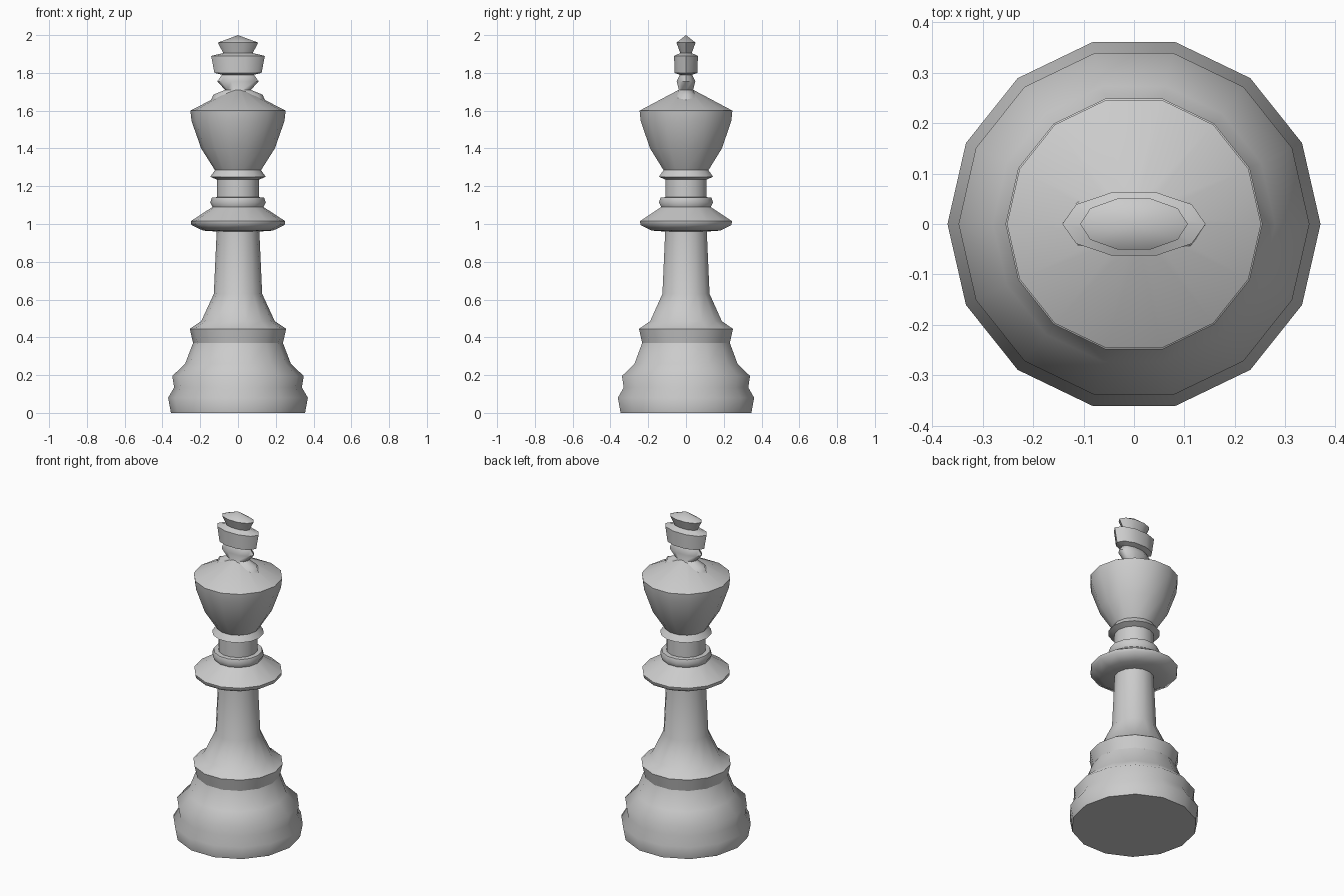
import bpy, bmesh
from math import cos, sin, pi, radians

if "Cube" in bpy.data.objects:
    bpy.data.objects.remove(bpy.data.objects["Cube"])


def lathe(name, rings, sides=14, cap_bottom=False, cap_top=False):
    """Loft elliptical rings given as (radius_x, radius_y, z)."""
    bm = bmesh.new()
    loops = []
    for rx, ry, z in rings:
        loops.append([bm.verts.new((rx * cos(2 * pi * i / sides),
                                    ry * sin(2 * pi * i / sides), z))
                      for i in range(sides)])
    for a, b in zip(loops, loops[1:]):
        for i in range(sides):
            j = (i + 1) % sides
            bm.faces.new((a[i], a[j], b[j], b[i]))
    if cap_bottom:
        bm.faces.new(loops[0][::-1])
    if cap_top:
        top = bm.verts.new((0, 0, cap_top))
        for i in range(sides):
            bm.faces.new((loops[-1][i], loops[-1][(i + 1) % sides], top))
    mesh = bpy.data.meshes.new(name)
    bm.to_mesh(mesh)
    bm.free()
    obj = bpy.data.objects.new(name, mesh)
    bpy.context.collection.objects.link(obj)
    bpy.ops.object.select_all(action='DESELECT')
    obj.select_set(True)
    bpy.context.view_layer.objects.active = obj
    bpy.ops.object.shade_smooth_by_angle(angle=radians(60))
    return obj


def turned(name, profile, **kw):
    """Round part from (radius, z) pairs."""
    return lathe(name, [(r, r, z) for r, z in profile], **kw)


# Wide stepped foot
turned("base", [(0.355, 0), (0.37, 0.08), (0.338, 0.135), (0.348, 0.195),
                (0.28, 0.26), (0.238, 0.37)], cap_bottom=True)

# Bead above the foot, flaring into the shaft
turned("stem", [(0.238, 0.37), (0.255, 0.445), (0.195, 0.485),
                (0.128, 0.63), (0.113, 0.96)])

# Disc collar with a smaller ring and neck
turned("collar", [(0.113, 0.96), (0.185, 0.965), (0.247, 0.995), (0.25, 1.015),
                  (0.135, 1.09), (0.147, 1.115), (0.138, 1.14), (0.112, 1.142),
                  (0.112, 1.235)])

# Flared head with a shallow conical top
turned("head", [(0.112, 1.235), (0.147, 1.25), (0.122, 1.285), (0.195, 1.4),
                (0.246, 1.545), (0.252, 1.6), (0.04, 1.71)], cap_top=1.714)

# Thin cross-like finial, wide in x and shallow in y
lathe("finial", [(0.145, 0.09, 1.65), (0.13, 0.06, 1.685), (0.068, 0.04, 1.71),
                 (0.11, 0.052, 1.755), (0.085, 0.035, 1.79),
                 (0.125, 0.064, 1.80), (0.142, 0.066, 1.89),
                 (0.078, 0.032, 1.905), (0.107, 0.053, 1.96)],
      sides=10, cap_top=2.0)
